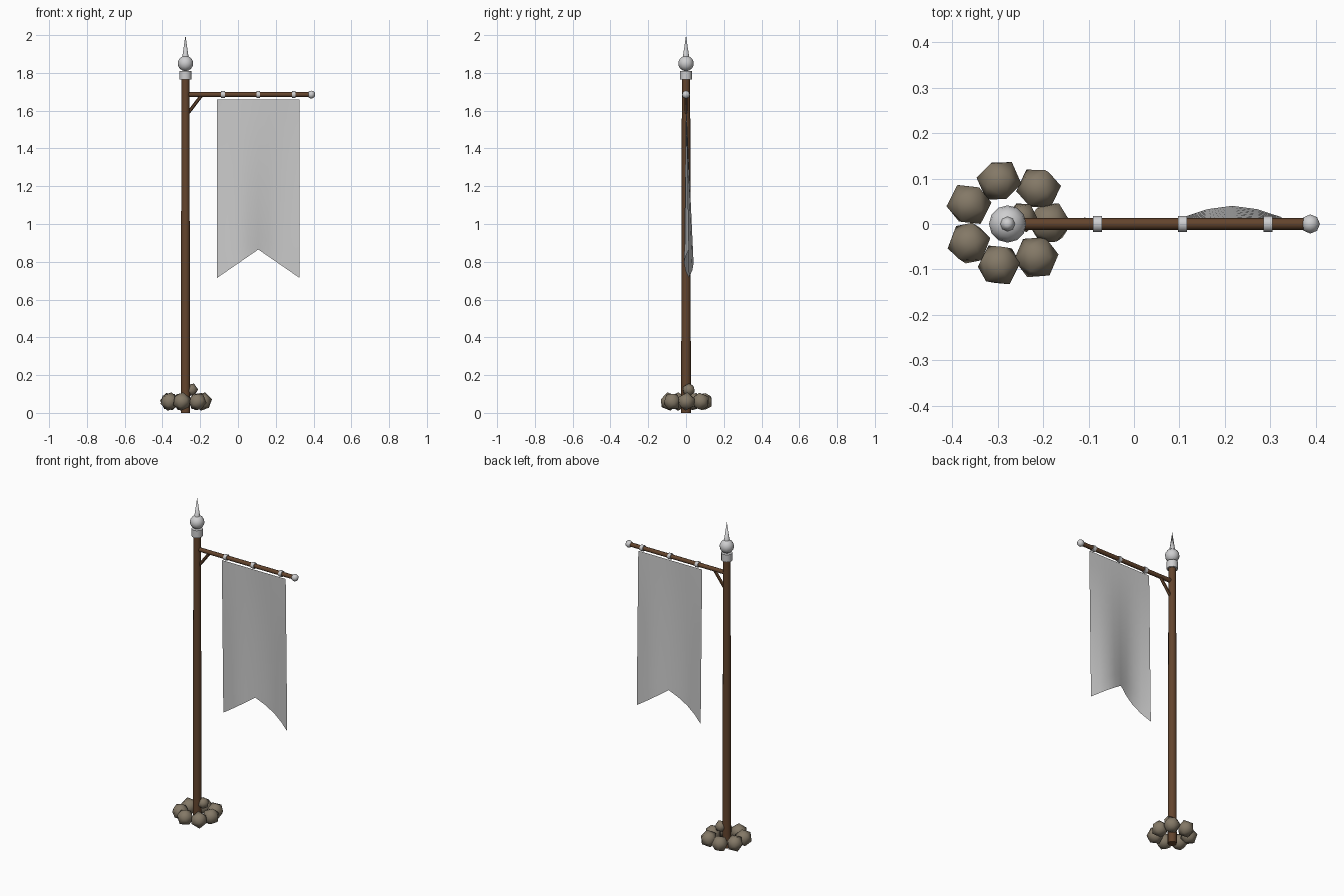
import bpy, math, random
from mathutils import Vector, Euler

if "Cube" in bpy.data.objects:
    bpy.data.objects.remove(bpy.data.objects["Cube"])

random.seed(4)
PX = -0.278          # pole axis
ARM_Z = 1.685


def material(name, rgb):
    m = bpy.data.materials.new(name)
    m.diffuse_color = (*rgb, 1)
    m.use_nodes = True
    m.node_tree.nodes["Principled BSDF"].inputs["Base Color"].default_value = m.diffuse_color
    return m


WOOD = material("brown wood", (0.125, 0.058, 0.026))
METAL = material("pale metal", (0.62, 0.62, 0.63))
STONE = material("tan stone", (0.23, 0.19, 0.135))
CLOTH = material("grey cloth", (0.6, 0.6, 0.6))


def finish(name, mat, angle=50):
    o = bpy.context.object
    o.name = name
    o.data.materials.append(mat)
    bpy.ops.object.shade_smooth_by_angle(angle=math.radians(angle))
    return o


def rod(name, a, b, r1, r2, mat, sides=10):
    a, b = Vector(a), Vector(b)
    d = b - a
    bpy.ops.mesh.primitive_cone_add(vertices=sides, radius1=r1, radius2=r2, depth=d.length,
                                    location=(a + b) / 2,
                                    rotation=d.to_track_quat('Z', 'Y').to_euler())
    return finish(name, mat)


def ball(name, loc, r, mat, seg, rings, rot=(0, 0, 0)):
    bpy.ops.mesh.primitive_uv_sphere_add(segments=seg, ring_count=rings, radius=r,
                                         location=loc, rotation=rot)
    return finish(name, mat)


# Pole, arm and diagonal brace
rod("pole", (PX, 0, 0), (PX, 0, 1.78), 0.026, 0.022, WOOD)
rod("arm", (PX, 0, ARM_Z), (0.38, 0, ARM_Z), 0.013, 0.013, WOOD, 8)
rod("brace", (PX + 0.012, 0, 1.585), (-0.192, 0, 1.682), 0.009, 0.009, WOOD, 6)

# Finial: collar, ball and spike
rod("finial_collar", (PX, 0, 1.765), (PX, 0, 1.81), 0.032, 0.032, METAL, 12)
ball("finial_ball", (PX, 0, 1.85), 0.041, METAL, 12, 8)
rod("finial_spike", (PX, 0, 1.875), (PX, 0, 2.0), 0.018, 0.0, METAL, 8)

# Arm end knob and hanging rings
ball("arm_knob", (0.388, 0, ARM_Z), 0.021, METAL, 8, 6)
for i, x in enumerate((-0.08, 0.107, 0.295)):
    rod(f"banner_ring_{i + 1}", (x - 0.01, 0, ARM_Z), (x + 0.01, 0, ARM_Z), 0.018, 0.018, METAL, 10)

# Swallow-tailed banner, rippling more towards the bottom
X0, X1, TOP, COLS, ROWS = -0.11, 0.325, 1.66, 8, 10
verts, faces = [], []
for r in range(ROWS + 1):
    t = r / ROWS
    for c in range(COLS + 1):
        u = c / COLS
        bottom = 0.715 + 0.15 * (1 - abs(2 * u - 1))
        y = t * (0.015 - 0.025 * math.sin(2 * math.pi * u))
        verts.append((X0 + (X1 - X0) * u, y, TOP + (bottom - TOP) * t))
for r in range(ROWS):
    for c in range(COLS):
        a = r * (COLS + 1) + c
        faces.append((a, a + COLS + 1, a + COLS + 2, a + 1))
mesh = bpy.data.meshes.new("banner")
mesh.from_pydata(verts, [], faces)
mesh.materials.append(CLOTH)
mesh.shade_smooth()
bpy.context.collection.objects.link(bpy.data.objects.new("banner", mesh))

# Ring of stones round the foot, plus one resting on top
stones = [(-0.297, 0.095, 0.06), (-0.21, 0.078, 0.06), (-0.186, 0.002, 0.06), (-0.215, -0.073, 0.06),
          (-0.297, -0.09, 0.06), (-0.363, -0.042, 0.06), (-0.363, 0.043, 0.06), (-0.247, 0.014, 0.122)]
for i, p in enumerate(stones):
    bpy.ops.mesh.primitive_ico_sphere_add(
        subdivisions=1, radius=0.036 if i == 7 else 0.05, location=p,
        rotation=Euler([random.uniform(0, 6.28) for _ in range(3)]))
    finish(f"stone_{i + 1}", STONE)
